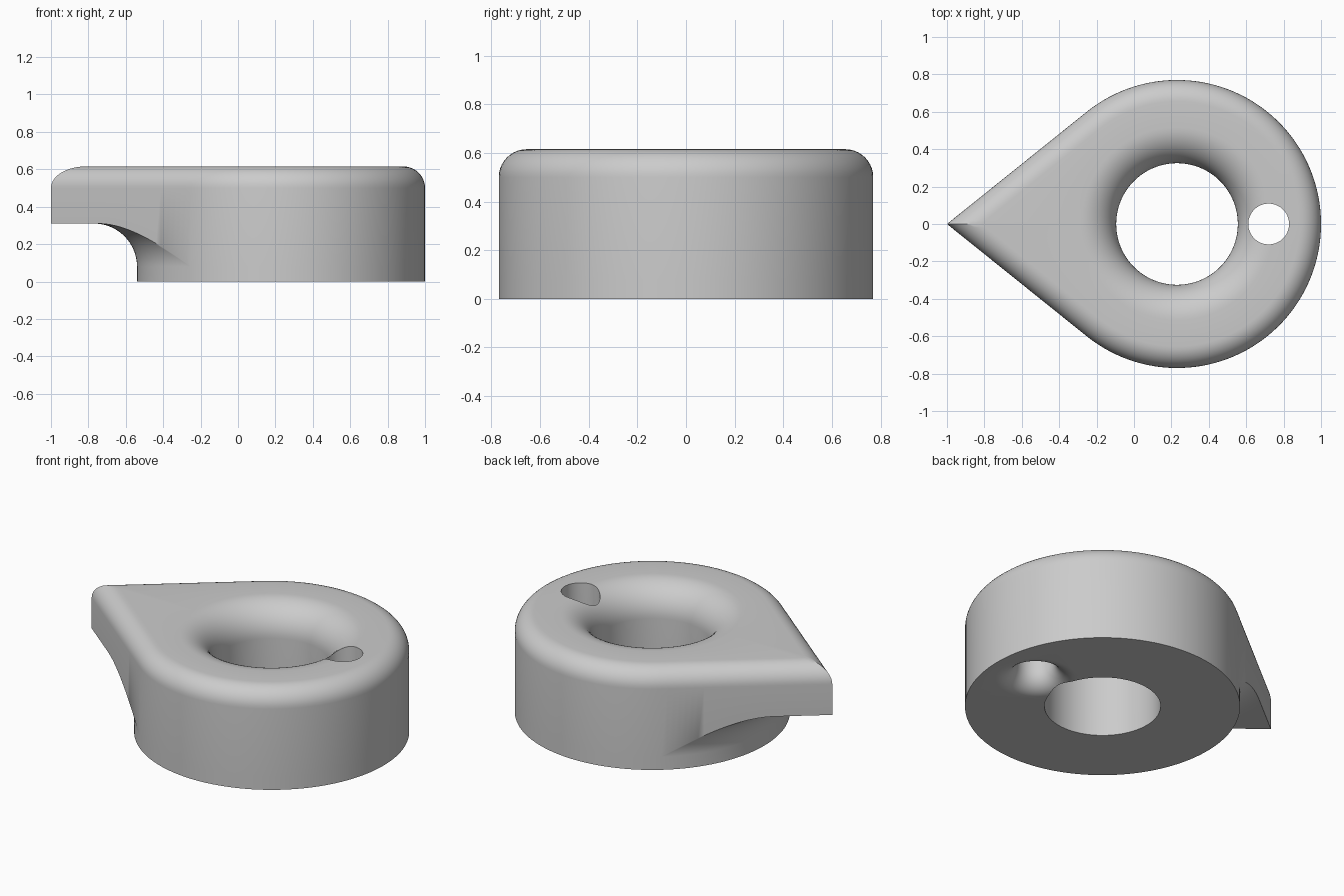
import bpy, bmesh
from math import sin, cos, acos, pi, sqrt

if "Cube" in bpy.data.objects:
    bpy.data.objects.remove(bpy.data.objects["Cube"])

CX, R, TIP, H = 0.23, 0.77, 1.23, 0.615   # centre, round radius, tip distance, height
EDGE = 0.115                              # rounding of the outer top edge
HOLE, LIP = 0.325, 0.19                   # main hole and its flared lip
UNDER, UZ = 0.23, 0.08                    # scooped underside of the nose
PIN_X, PIN, FLARE = 0.72, 0.109, 0.115    # small hole and its flared mouth

grey = bpy.data.materials.new("plain grey")
grey.use_nodes = True
grey.diffuse_color = (0.6, 0.6, 0.6, 1)
grey.node_tree.nodes["Principled BSDF"].inputs["Base Color"].default_value = (0.6, 0.6, 0.6, 1)


def steps(n):
    return [i / n for i in range(n + 1)]


def loft(name, columns, x, wrap):
    """Skin a closed ring of columns of (angle, [(radius, z), ...])."""
    bm = bmesh.new()
    grid = [[bm.verts.new((x + r * cos(a), r * sin(a), z)) for r, z in pts]
            for a, pts in columns]
    rows = len(grid[0])
    for i, col in enumerate(grid):
        nxt = grid[(i + 1) % len(grid)]
        for j in range(rows if wrap else rows - 1):
            k = (j + 1) % rows
            bm.faces.new((col[j], nxt[j], nxt[k], col[k]))
    bmesh.ops.remove_doubles(bm, verts=bm.verts, dist=1e-5)
    bmesh.ops.recalc_face_normals(bm, faces=bm.faces)
    mesh = bpy.data.meshes.new(name)
    bm.to_mesh(mesh)
    bm.free()
    mesh.materials.append(grey)
    obj = bpy.data.objects.new(name, mesh)
    bpy.context.collection.objects.link(obj)
    return obj


def section(rho):
    """Body section where the teardrop outline is rho from the centre."""
    pts = [(HOLE, 0), (R, 0)]
    end = acos(max(0, min(1, 1 - (rho - R) / UNDER)))
    pts += [(R + UNDER * (1 - cos(end * t)), UZ + UNDER * sin(end * t)) for t in steps(14)]
    pts.append((rho, UZ + UNDER * sin(end)))
    for t in steps(10):
        inset = EDGE * (1 - cos(t * pi / 2))
        pts.append((rho * (R - inset) / R, H - EDGE + EDGE * sin(t * pi / 2)))
    pts += [(HOLE + LIP * (1 - sin(t * pi / 2)), H - LIP + LIP * cos(t * pi / 2)) for t in steps(14)]
    return pts


# Teardrop outline: round arc, then two straight tangents meeting at the tip
tangent = pi - acos(R / TIP)
outline = [(-tangent + 2 * tangent * t, R) for t in steps(96)]
for t in steps(28)[1:]:
    s = t * sqrt(TIP ** 2 - R ** 2)
    rho = sqrt(R ** 2 + s ** 2)
    turn = acos(R / rho)
    outline.append((tangent + turn, rho))
    if t < 1:
        outline.insert(0, (-tangent - turn, rho))
body = loft("teardrop_body", [(a, section(rho)) for a, rho in outline], CX, True)

# Small through hole, flared at the bottom
pin = [(0, -0.1), (PIN + FLARE, -0.1)]
pin += [(PIN + FLARE * (1 - sin(t * pi / 2)), FLARE * (1 - cos(t * pi / 2))) for t in steps(12)]
pin += [(PIN, H + 0.1), (0, H + 0.1)]
cutter = loft("small_hole_cutter", [(2 * pi * i / 64, pin) for i in range(64)], PIN_X, False)
cutter.hide_render = True
cutter.hide_set(True)

cut = body.modifiers.new("small hole", 'BOOLEAN')
cut.operation, cut.solver, cut.object = 'DIFFERENCE', 'EXACT', cutter

# Apply the cut and shade smoothly with sharp edges kept
bpy.ops.object.select_all(action='DESELECT')
body.select_set(True)
bpy.context.view_layer.objects.active = body
bpy.ops.object.modifier_apply(modifier=cut.name)
bpy.data.objects.remove(cutter)
bpy.ops.object.shade_smooth_by_angle(angle=pi / 6)
